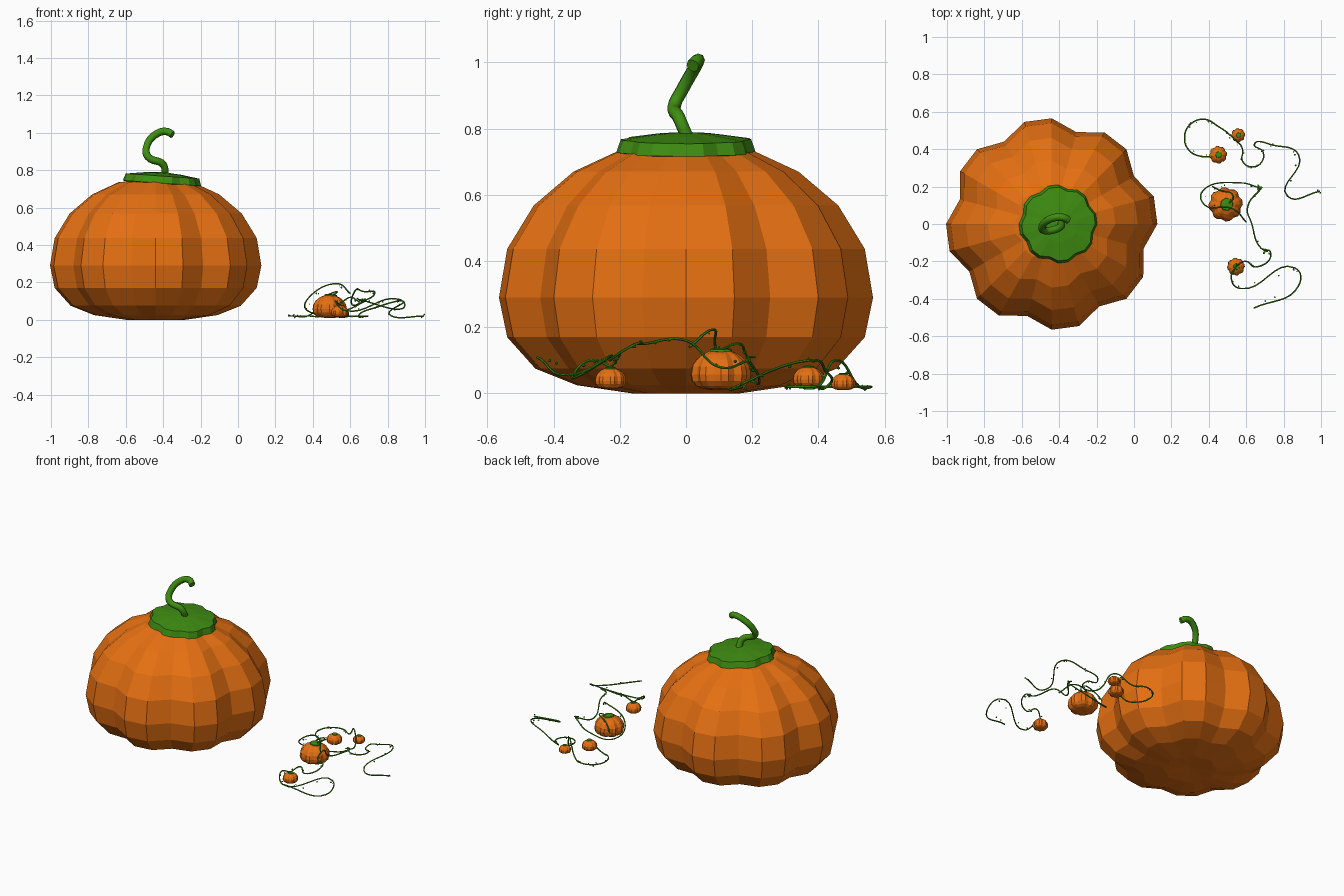
import bpy, bmesh, math, random
from mathutils import Vector, Matrix

random.seed(4)
if "Cube" in bpy.data.objects:
    bpy.data.objects.remove(bpy.data.objects["Cube"], do_unlink=True)


def material(name, rgb):
    mat = bpy.data.materials.new(name)
    mat.use_nodes = True
    mat.diffuse_color = (*rgb, 1)
    mat.node_tree.nodes["Principled BSDF"].inputs["Base Color"].default_value = (*rgb, 1)
    return mat


ORANGE = material("pumpkin_orange", (.78, .16, .006))
GREEN = material("stem_green", (.05, .27, .006))

LOBES = 8
SEGMENTS = LOBES * 3


def add_mesh(name, bm, mat):
    bmesh.ops.recalc_face_normals(bm, faces=bm.faces)
    mesh = bpy.data.meshes.new(name)
    bm.to_mesh(mesh)
    bm.free()
    mesh.materials.append(mat)
    obj = bpy.data.objects.new(name, mesh)
    bpy.context.collection.objects.link(obj)


def lobed_lathe(name, profile, valley, mat, matrix):
    """Turn a profile from pole to pole, pulling in every third column as a groove."""
    bm = bmesh.new()
    rings = []
    for radius, height in profile:
        if radius == 0:
            rings.append([bm.verts.new((0, 0, height))] * SEGMENTS)
            continue
        ring = []
        for i in range(SEGMENTS):
            angle = math.tau * i / SEGMENTS
            reach = radius * (valley if i % 3 == 2 else 1)
            ring.append(bm.verts.new((reach * math.cos(angle), reach * math.sin(angle), height)))
        rings.append(ring)
    for low, high in zip(rings, rings[1:]):
        for i in range(SEGMENTS):
            j = (i + 1) % SEGMENTS
            corners = list(dict.fromkeys((low[i], low[j], high[j], high[i])))
            bm.faces.new(corners)
    bm.transform(matrix)
    add_mesh(name, bm, mat)


def tube(name, points, radius, roundness, steps):
    """Smooth tube through the points, turned into a mesh."""
    curve = bpy.data.curves.new(name, 'CURVE')
    curve.dimensions = '3D'
    curve.bevel_depth = radius
    curve.bevel_resolution = roundness
    curve.resolution_u = steps
    curve.use_fill_caps = True
    spline = curve.splines.new('BEZIER')
    spline.bezier_points.add(len(points) - 1)
    for knot, point in zip(spline.bezier_points, points):
        knot.co = point
        knot.handle_left_type = knot.handle_right_type = 'AUTO'
    curve.materials.append(GREEN)
    obj = bpy.data.objects.new(name, curve)
    bpy.context.collection.objects.link(obj)
    bpy.ops.object.select_all(action='DESELECT')
    obj.select_set(True)
    bpy.context.view_layer.objects.active = obj
    bpy.ops.object.convert(target='MESH')
    bpy.ops.object.shade_smooth_by_angle(angle=math.radians(50))


def ground_arc(x, y, radius, start, sweep, count):
    """Evenly spaced points of a curl lying just above the ground."""
    angles = [math.radians(start + sweep * i / (count - 1)) for i in range(count)]
    return [(x + radius * math.cos(a), y + radius * math.sin(a), .02) for a in angles]


def add_bud(spot, radius, matrix=Matrix()):
    bmesh.ops.create_icosphere(buds, subdivisions=1, radius=radius,
                               matrix=Matrix.Translation(spot) @ matrix)


def vine(name, points):
    """Thin tube with small buds scattered beside it."""
    tube(name, points, .004, 1, 8)
    for start, end in zip(points, points[1:]):
        for _ in range(2):
            offset = Vector([random.uniform(-.008, .008) for _ in range(3)])
            spot = Vector(start).lerp(Vector(end), random.random()) + offset
            spot.z = max(spot.z, .01)
            add_bud(spot, random.uniform(.003, .006))


BODY = [(0, .012), (.16, 0), (.33, .025), (.455, .075), (.54, .17), (.565, .29),
        (.54, .437), (.46, .568), (.34, .67), (.2, .735), (0, .755)]
CAP = [(0, .715), (.15, .72), (.21, .73), (.197, .768), (.1, .782), (0, .79)]


def pumpkin(name, x, y, z, size):
    place = Matrix.Translation((x, y, z)) @ Matrix.Scale(size, 4)
    lobed_lathe(name + "_body", BODY, .9, ORANGE, place)
    # the leaf cap sits a little off centre and leans to one side
    pivot = Matrix.Translation((0, 0, .75))
    lean = Matrix.Rotation(math.radians(4), 4, 'Y')
    shift = Matrix.Translation((.035, 0, 0))
    lobed_lathe(name + "_cap", CAP, .92, GREEN, place @ shift @ pivot @ lean @ pivot.inverted())


# pumpkins
pumpkin("large_pumpkin", -.44, 0, 0, 1)
pumpkin("middle_pumpkin", .49, .105, .01, .162)
pumpkin("left_small_pumpkin", .45, .37, .018, .084)
pumpkin("back_small_pumpkin", .557, .475, .01, .066)
pumpkin("front_small_pumpkin", .545, -.228, .014, .084)

# hooked stem of the large pumpkin
tube("large_stem", [(-.39, .01, .76), (-.4, -.02, .83), (-.48, -.035, .87), (-.49, -.01, .92),
                    (-.43, .033, .997), (-.38, .035, 1.006), (-.35, .02, .99)], .02, 2, 6)

# trailing vines and their buds
buds = bmesh.new()

big_loop = ground_arc(.37, .46, .1, 270, -230, 6)
small_curl = ground_arc(.633, .365, .06, 150, 290, 6)
vine("back_vine", [(.45, .37, .08), *big_loop, (.54, .45, .1), *small_curl,
                   (.75, .42, .07), (.88, .37, .1), (.82, .15, .02), (.995, .175, .02)])

vine("arching_vine", [(.6, .01, .14), (.53, .08, .193), (.38, .1, .12), (.37, .18, .05),
                      (.57, .22, .05), (.68, .19, .1)])

vine("joining_vine", [(.68, .19, .1), (.61, .1, .08), (.63, 0, .16), (.68, -.13, .15),
                      (.73, -.15, .15), (.65, -.23, .1), (.6, -.2, .12), (.545, -.225, .08)])

vine("middle_stem_vine", [(.5, .105, .125), (.53, .15, .15), (.46, .18, .12), (.42, .2, .07)])

vine("front_vine", [(.545, -.225, .08), (.52, -.29, .1), (.57, -.345, .05), (.86, -.235, .11),
                    (.88, -.33, .06), (.64, -.45, .11)])

# leaf tufts at two joints
for joint in ((.67, .195, .11), (.7, -.145, .15)):
    for k in range(3):
        turn = Matrix.Rotation(k * math.tau / 3, 4, 'Z')
        leaf = Matrix.Translation((.008, 0, 0)) @ Matrix.Diagonal((1.3, .8, .5, 1))
        add_bud(joint, .008, turn @ leaf)
add_mesh("vine_buds", buds, GREEN)
